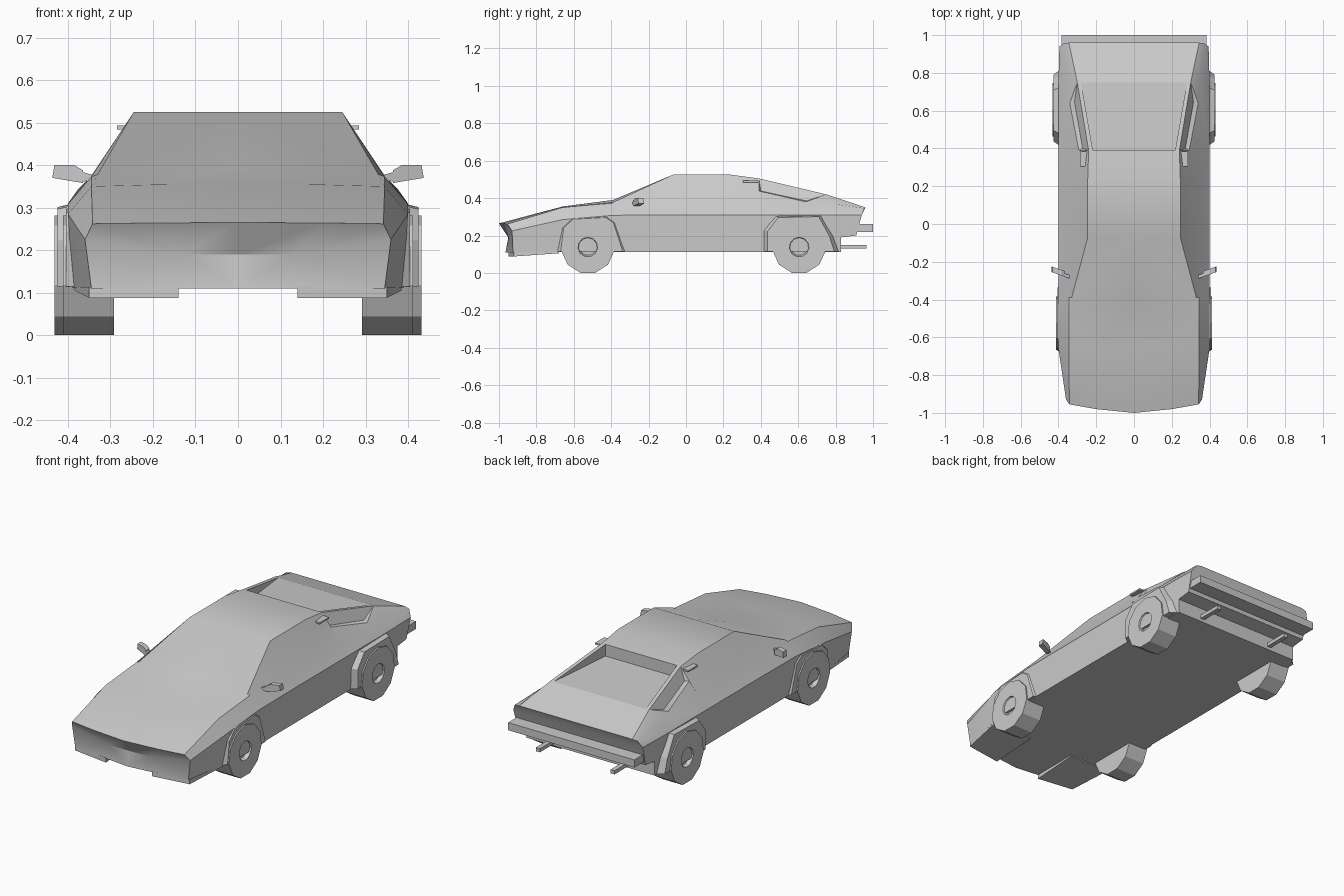
import bpy
import bmesh
from math import cos, sin, pi, radians

cube = bpy.data.objects.get("Cube")
if cube:
    bpy.data.objects.remove(cube, do_unlink=True)

paint = bpy.data.materials.new("plain_grey")
paint.use_nodes = True
grey = (0.6, 0.6, 0.6, 1)
paint.diffuse_color = grey
paint.node_tree.nodes["Principled BSDF"].inputs["Base Color"].default_value = grey


def build(name, faces, signs=(1, -1), smooth=False):
    """Make a mesh from faces given as point lists, repeated on each side."""
    bm = bmesh.new()
    for s in signs:
        for face in faces:
            bm.faces.new([bm.verts.new((s * x, y, z)) for x, y, z in face])
    bmesh.ops.remove_doubles(bm, verts=bm.verts, dist=0.0005)
    bmesh.ops.recalc_face_normals(bm, faces=bm.faces)
    mesh = bpy.data.meshes.new(name)
    bm.to_mesh(mesh)
    bm.free()
    mesh.materials.append(paint)
    obj = bpy.data.objects.new(name, mesh)
    bpy.context.collection.objects.link(obj)
    if smooth:
        bpy.ops.object.select_all(action="DESELECT")
        obj.select_set(True)
        bpy.context.view_layer.objects.active = obj
        bpy.ops.object.shade_smooth_by_angle(angle=radians(30))
    return obj


def bridge(a, b):
    n = len(a)
    return [[a[i], a[(i + 1) % n], b[(i + 1) % n], b[i]] for i in range(n)]


def prism(a, b):
    return [a, b] + bridge(a, b)


def box(x0, x1, y0, y1, z0, z1):
    loop = [(x0, z0), (x1, z0), (x1, z1), (x0, z1)]
    return prism([(x, y0, z) for x, z in loop], [(x, y1, z) for x, z in loop])


def pair(name, faces):
    build("left_" + name, faces, (1,))
    build("right_" + name, faces, (-1,))


# Body half sections: floor centre, sill, belt, shoulder, roof edge, top centre
def section(y, sill, belt_z, shoulder_z, roof_x, roof_z, top_z):
    return [(0, y, 0.112), (sill, y, 0.112), (0.4, y, belt_z),
            (0.345, y, shoulder_z), (roof_x, y, roof_z), (0, y, top_z)]


nose = [(0, -0.965, 0.11), (0.345, -0.925, 0.11), (0.36, -0.93, 0.225),
        (0.342, -0.955, 0.262), (0.2, -0.98, 0.264), (0, -1, 0.265)]
tail = [(0, 0.83, 0.112), (0.39, 0.83, 0.112), (0.395, 0.94, 0.31),
        (0.375, 0.955, 0.345), (0.345, 0.96, 0.35), (0, 0.96, 0.35)]
rows = [nose,
        section(-0.66, 0.39, 0.285, 0.35, 0.2, 0.354, 0.355),
        section(-0.39, 0.395, 0.308, 0.373, 0.33, 0.378, 0.39),
        section(-0.07, 0.395, 0.31, 0.375, 0.245, 0.525, 0.525),
        section(0.24, 0.395, 0.31, 0.375, 0.245, 0.525, 0.525),
        section(0.39, 0.395, 0.31, 0.375, 0.24, 0.505, 0.505),
        section(0.75, 0.395, 0.31, 0.375, 0.3, 0.42, 0.42),
        tail]
HATCH = 5
shell = []
for r, (a, b) in enumerate(zip(rows, rows[1:])):
    for i in range(5):
        hatch_gap = r == HATCH and i >= 3
        tail_gap = b is tail and i == 1
        if not hatch_gap and not tail_gap:
            shell.append([a[i], a[i + 1], b[i + 1], b[i]])

# Concave nose
mid, mid_c = (0.13, -0.948, 0.19), (0, -0.95, 0.19)
shell += [[nose[3], nose[4], nose[5], mid_c, mid], [nose[0], nose[1], mid, mid_c],
          [nose[1], nose[2], mid], [nose[2], nose[3], mid]]

# Stepped tail
steps = [tail[1], (0.39, 0.83, 0.19), (0.39, 0.91, 0.2), tail[2]]
centre = [(0, y, z) for _, y, z in steps]
for i in range(3):
    shell.append([steps[i], steps[i + 1], centre[i + 1], centre[i]])
shell.append([centre[3], *tail[2:]])
shell.append([rows[-2][1], *steps, rows[-2][2]])

# Sunken rear hatch between two buttresses
front, back = rows[HATCH], rows[HATCH + 1]
rim_f, rim_b = (0.218, 0.39, 0.505), (0.28, 0.75, 0.42)
low_f, low_c = (0.218, 0.39, 0.44), (0, 0.39, 0.44)
shell += [[front[4], rim_f, rim_b, back[4]], [rim_f, low_f, rim_b],
          [rim_f, front[5], low_c, low_f], [low_f, low_c, back[5], rim_b]]

# Side pockets behind the cabin
p_top, p_end = front[4], back[4]
p_a, p_b = (0.292, 0.39, 0.438), (0.34, 0.64, 0.38)
in_a, in_b = (0.272, 0.4, 0.438), (0.315, 0.645, 0.385)
shell += [[front[3], p_a, p_b], [front[3], p_b, back[3]], [p_b, p_end, back[3]],
          [front[3], p_top, p_a], [p_a, in_a, in_b, p_b], [p_top, in_a, p_a],
          [p_b, in_b, p_end], [p_top, in_a, in_b, p_end]]
build("body", shell, smooth=True)

# Chin plates, rear bumper and exhausts
chin = [(0.14, -0.95), (0.35, -0.92), (0.385, -0.68), (0.14, -0.68)]
pair("chin_plate", prism([(x, y, 0.088 if y < -0.9 else 0.105) for x, y in chin],
                         [(x, y, 0.113) for x, y in chin]))
build("rear_bumper", box(-0.385, 0.385, 0.9, 1.0, 0.22, 0.262), (1,))
pair("exhaust", box(0.215, 0.24, 0.8, 0.965, 0.13, 0.15))

# Small cabin vents
pair("cabin_vent", box(0.245, 0.285, 0.305, 0.385, 0.484, 0.493))


# Wheel arches: tapered blocks on the flanks
def arch(name, outline, cy, x_out):
    root = [(0.37, y, z) for y, z in outline]
    face = [(x_out, cy + (y - cy) * 0.83, 0.115 + (z - 0.115) * 0.93)
            for y, z in outline]
    pair(name, prism(root, face))


arch("front_arch", [(-0.7, 0.115), (-0.68, 0.25), (-0.62, 0.3), (-0.41, 0.31),
                    (-0.36, 0.28), (-0.3, 0.115)], -0.525, 0.405)
arch("rear_arch", [(0.4, 0.115), (0.4, 0.23), (0.47, 0.31), (0.73, 0.315),
                   (0.8, 0.2), (0.83, 0.115)], 0.61, 0.425)


# Eleven-sided wheels with a sunken hub
def wheel(name, y, x_out):
    rings = []
    for x, r in [(x_out - 0.12, 0.143), (x_out, 0.143), (x_out, 0.053),
                 (x_out - 0.02, 0.045)]:
        angles = [2 * pi * (k + 0.5) / 11 - pi / 2 for k in range(11)]
        rings.append([(x, y + r * cos(t), 0.138 + r * sin(t)) for t in angles])
    faces = [rings[0], rings[-1]]
    for a, b in zip(rings, rings[1:]):
        faces += bridge(a, b)
    pair(name, faces)


wheel("front_wheel", -0.525, 0.412)
wheel("rear_wheel", 0.605, 0.432)

# Door mirrors swept back, on short stalks
head = [(0.365, 0.358), (0.437, 0.37), (0.432, 0.4), (0.385, 0.4), (0.365, 0.388)]
stalk = [(0.335, 0.367), (0.37, 0.36), (0.37, 0.385), (0.335, 0.375)]
for name, outline, depth in [("door_mirror", head, 0.03), ("mirror_stalk", stalk, 0.018)]:
    sweep = [(x, -0.285 + (x - 0.35) * 0.35, z) for x, z in outline]
    pair(name, prism(sweep, [(x, y + depth, z) for x, y, z in sweep]))
